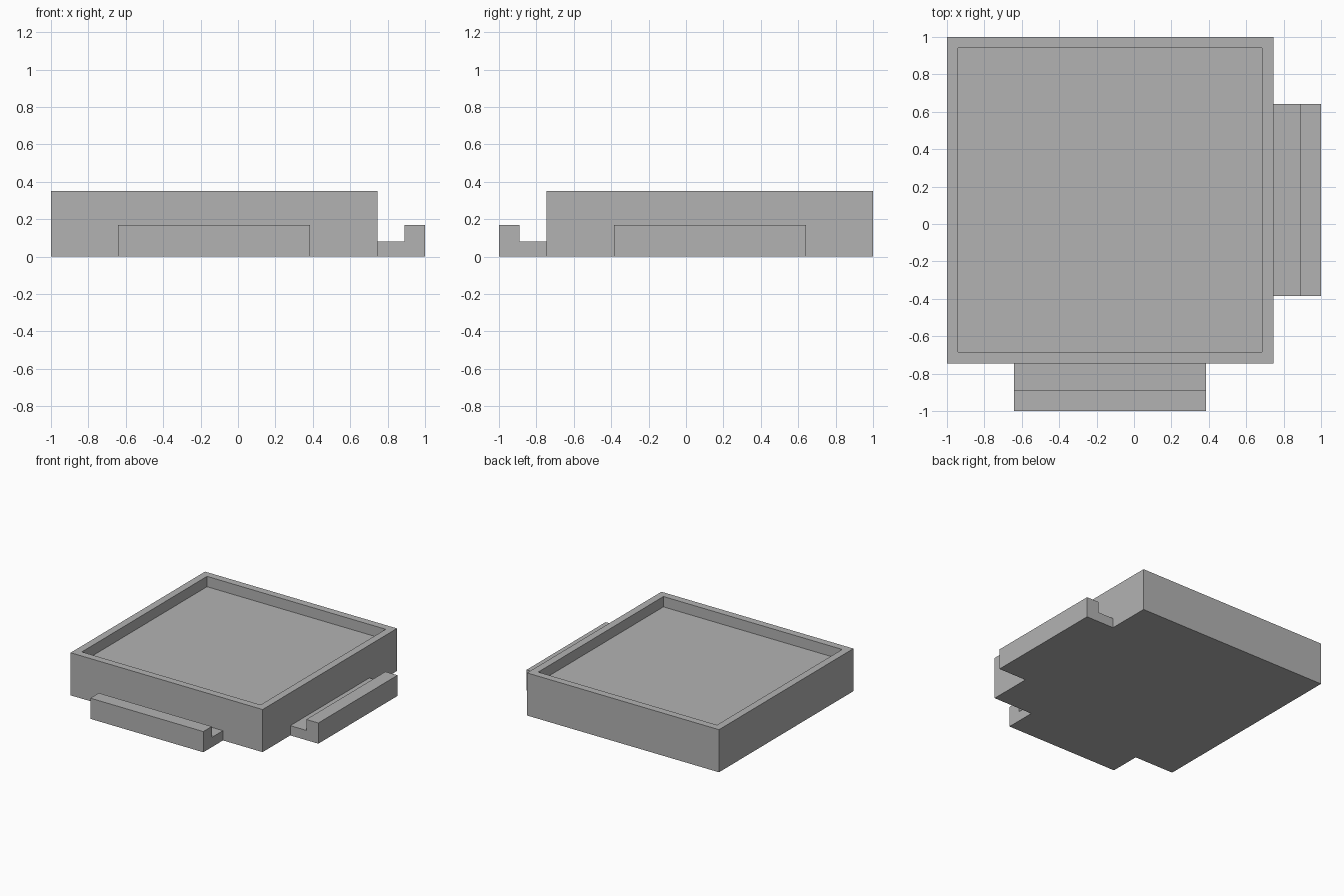
import bpy
import bmesh
from mathutils import Vector

cube = bpy.data.objects.get("Cube")
if cube:
    bpy.data.objects.remove(cube, do_unlink=True)

grey = bpy.data.materials.new("plain_grey")
grey.use_nodes = True
colour = (0.45, 0.45, 0.45, 1.0)
grey.diffuse_color = colour
grey.node_tree.nodes["Principled BSDF"].inputs["Base Color"].default_value = colour

WALL = 0.745      # where the tray meets the two ledges
HEIGHT = 0.35
RIM = 0.085


def finish(name, bm):
    bmesh.ops.recalc_face_normals(bm, faces=bm.faces)
    mesh = bpy.data.meshes.new(name)
    bm.to_mesh(mesh)
    bm.free()
    mesh.materials.append(grey)
    obj = bpy.data.objects.new(name, mesh)
    bpy.context.collection.objects.link(obj)
    return obj


def extrude_face(bm, points, offset):
    face = bm.faces.new([bm.verts.new(p) for p in points])
    result = bmesh.ops.extrude_face_region(bm, geom=[face], use_keep_orig=True)
    moved = [v for v in result["geom"] if isinstance(v, bmesh.types.BMVert)]
    bmesh.ops.translate(bm, verts=moved, vec=Vector(offset))


# Square tray with a shallow recess in its top
bm = bmesh.new()
extrude_face(bm, [(-1, -WALL, 0), (WALL, -WALL, 0), (WALL, 1, 0), (-1, 1, 0)],
             (0, 0, HEIGHT))
bmesh.ops.recalc_face_normals(bm, faces=bm.faces)
top = max(bm.faces, key=lambda f: f.calc_center_median().z)
bmesh.ops.inset_region(bm, faces=[top], thickness=RIM)
floor = bmesh.ops.extrude_discrete_faces(bm, faces=[top])["faces"][0]
bmesh.ops.translate(bm, verts=floor.verts, vec=(0, 0, -RIM))
finish("tray", bm)

# L-shaped connector ledges: (distance outward, height)
profile = [(WALL, 0), (1, 0), (1, 0.17), (0.89, 0.17), (0.89, 0.08), (WALL, 0.08)]
START, END = -0.385, 0.642

bm = bmesh.new()
extrude_face(bm, [(d, START, z) for d, z in profile], (0, END - START, 0))
finish("left_ledge", bm)

bm = bmesh.new()
extrude_face(bm, [(-START, -d, z) for d, z in profile], (START - END, 0, 0))
finish("front_ledge", bm)
